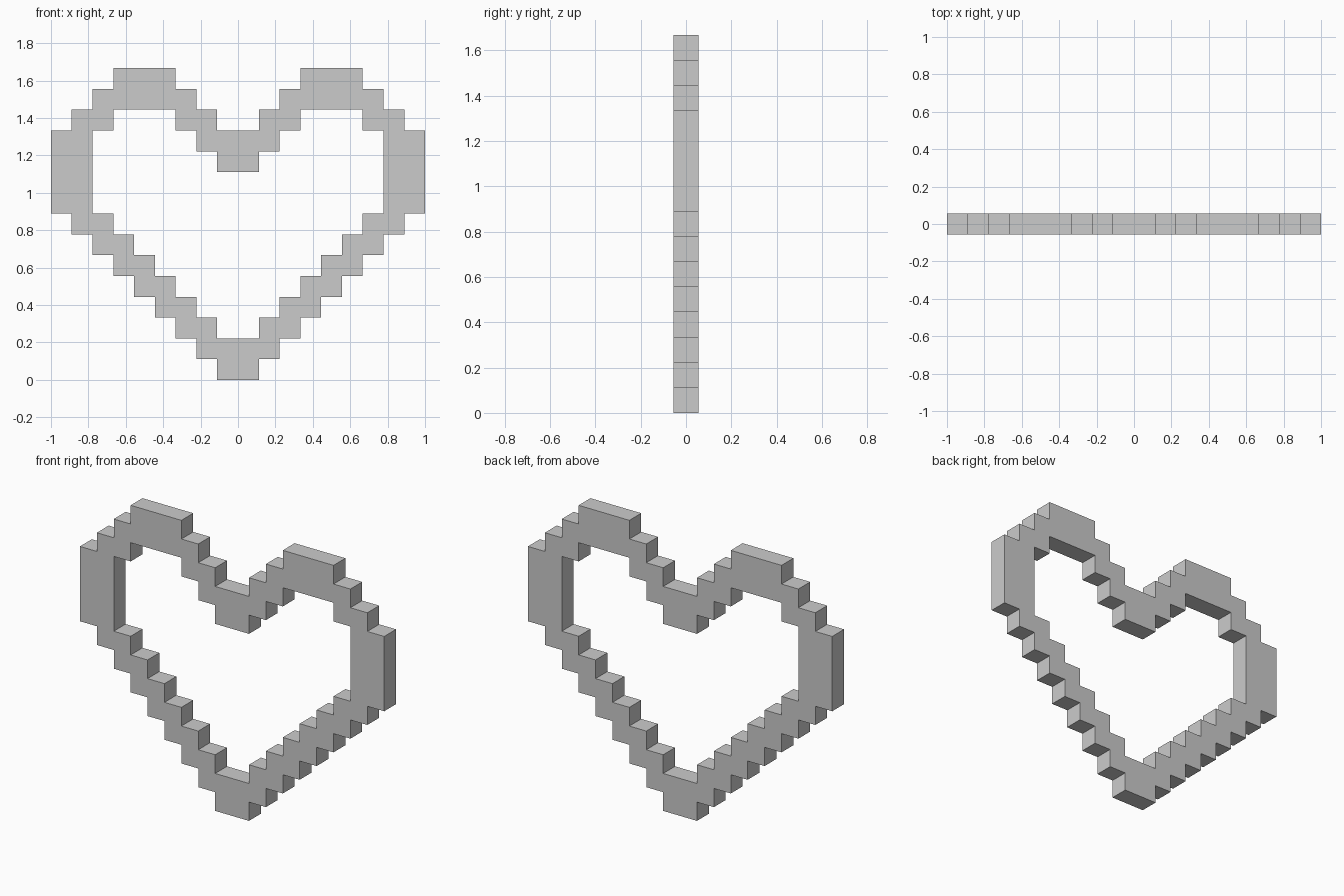
import bpy, bmesh

if "Cube" in bpy.data.objects:
    bpy.data.objects.remove(bpy.data.objects["Cube"])

U = 2 / 18  # one block of the stepped outline

# Right half of the outline as block moves (dx, dz), starting at the bottom tip
moves = (
    [(1, 0), (0, 1)] * 8                              # outer lower stairs
    + [(1, 0), (0, 4)]                                # outer side wall
    + [(-1, 0), (0, 1)] * 3                           # outer shoulder
    + [(-3, 0)] + [(0, -1), (-1, 0)] * 3              # lobe top and notch
    + [(0, -2), (1, 0)] + [(0, 1), (1, 0)] * 2        # underside of the notch
    + [(0, 1), (3, 0), (0, -1), (1, 0), (0, -4)]      # inside of the lobe
    + [(-1, 0), (0, -1)] * 6 + [(-1, 0)]              # inner lower stairs
)

# Half profile, extruded through the thickness
bm = bmesh.new()
x = z = 0
verts = [bm.verts.new((0, -U / 2, 0))]
for dx, dz in moves:
    x, z = x + dx, z + dz
    verts.append(bm.verts.new((x * U, -U / 2, z * U)))
front = bm.faces.new(verts)
back = bmesh.ops.extrude_face_region(bm, geom=[front], use_keep_orig=True)
bmesh.ops.translate(bm, vec=(0, U, 0),
                    verts=[v for v in back["geom"] if isinstance(v, bmesh.types.BMVert)])

# Open the seam on the mirror plane
seam = [f for f in bm.faces if all(abs(v.co.x) < 1e-5 for v in f.verts)]
bmesh.ops.delete(bm, geom=seam, context='FACES')
bmesh.ops.recalc_face_normals(bm, faces=bm.faces)

mesh = bpy.data.meshes.new("heart_frame")
bm.to_mesh(mesh)
bm.free()
heart = bpy.data.objects.new("heart_frame", mesh)
bpy.context.collection.objects.link(heart)

# Left half
mirror = heart.modifiers.new("mirror", 'MIRROR')
mirror.use_axis[0] = True
mirror.use_clip = True
